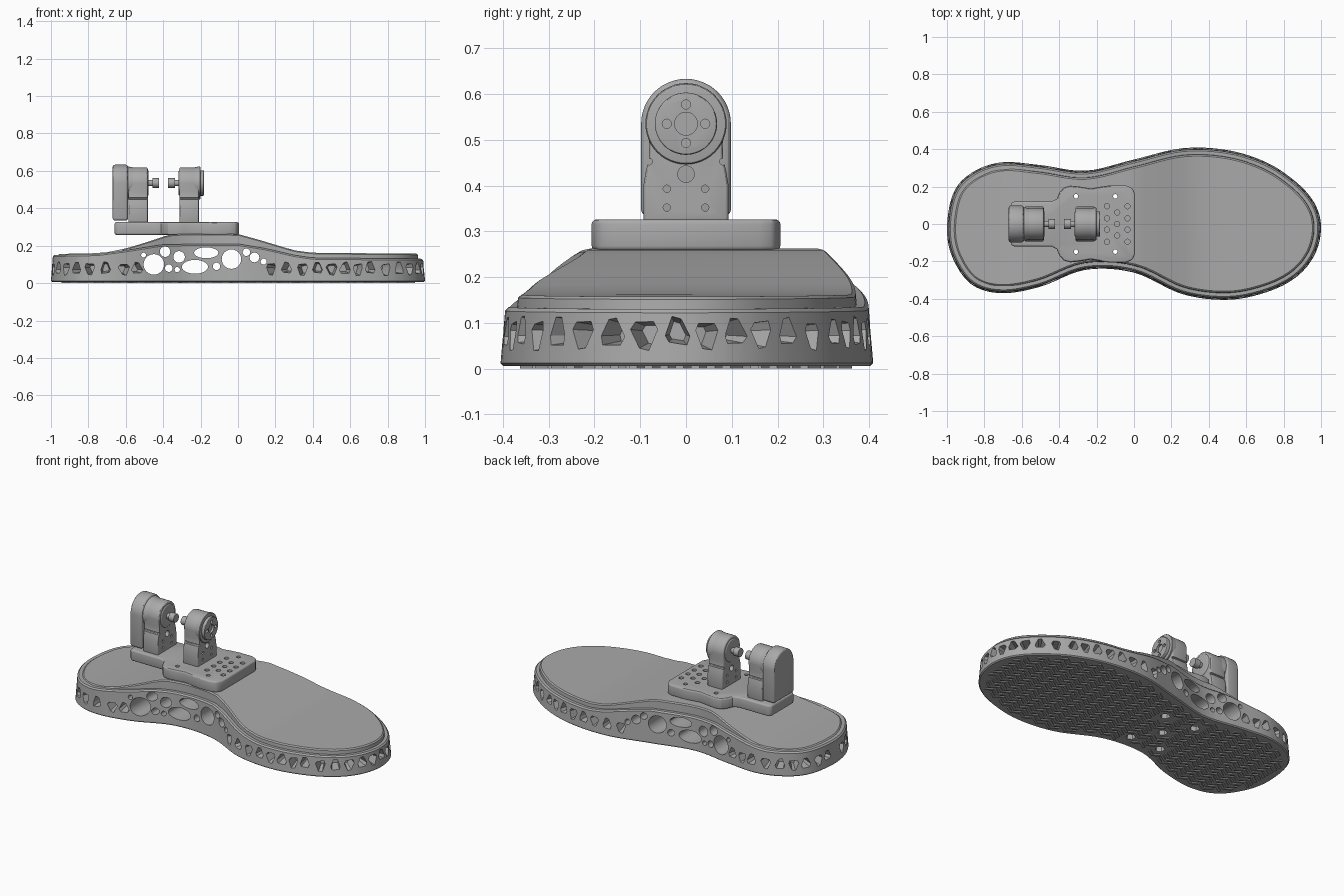
import bpy, bmesh, math, random
from mathutils import Vector

random.seed(4)
if "Cube" in bpy.data.objects:
    bpy.data.objects.remove(bpy.data.objects["Cube"])

grey = bpy.data.materials.new("plain grey")
grey.use_nodes = True
grey.diffuse_color = (0.4, 0.4, 0.4, 1)
grey.node_tree.nodes["Principled BSDF"].inputs["Base Color"].default_value = (0.4, 0.4, 0.4, 1)


def make(bm, name):
    bmesh.ops.recalc_face_normals(bm, faces=bm.faces)
    mesh = bpy.data.meshes.new(name)
    bm.to_mesh(mesh)
    bm.free()
    mesh.materials.append(grey)
    obj = bpy.data.objects.new(name, mesh)
    bpy.context.collection.objects.link(obj)
    return obj


def activate(obj):
    bpy.ops.object.select_all(action="DESELECT")
    obj.select_set(True)
    bpy.context.view_layer.objects.active = obj


def cut(obj, cutter):
    mod = obj.modifiers.new("cut", "BOOLEAN")
    mod.operation, mod.solver, mod.object = "DIFFERENCE", "EXACT", cutter
    activate(obj)
    bpy.ops.object.modifier_apply(modifier=mod.name)


def bevel(obj, width):
    mod = obj.modifiers.new("bevel", "BEVEL")
    mod.width, mod.segments, mod.angle_limit = width, 3, math.radians(40)
    activate(obj)
    bpy.ops.object.modifier_apply(modifier=mod.name)


def smooth(obj):
    activate(obj)
    bpy.ops.object.shade_smooth_by_angle(angle=math.radians(30))


def prism(bm, points, vec, taper=1):
    pts = [Vector(p) for p in points]
    mid = sum(pts, Vector()) / len(pts)
    a = [bm.verts.new(p) for p in pts]
    b = [bm.verts.new(mid + (p - mid) * taper + Vector(vec)) for p in pts]
    bm.faces.new(a)
    bm.faces.new(b[::-1])
    for i in range(len(a)):
        j = (i + 1) % len(a)
        bm.faces.new((a[i], a[j], b[j], b[i]))


def rod(bm, start, end, r1, r2=None, sides=32):
    start, end = Vector(start), Vector(end)
    d = end - start
    m = d.to_track_quat("Z", "Y").to_matrix().to_4x4()
    m.translation = (start + end) / 2
    bmesh.ops.create_cone(bm, cap_ends=True, segments=sides, radius1=r1,
                          radius2=r1 if r2 is None else r2, depth=d.length, matrix=m)


def lerp(pts, x):
    for (x0, y0, *_), (x1, y1, *_) in zip(pts, pts[1:]):
        if x <= x1:
            return y0 + (y1 - y0) * max(0, (x - x0) / (x1 - x0))
    return pts[-1][1]


# Footprint: side positions at even angles, smoothed into a closed loop
LEFT = [-.03, .165, .275, .33, .315, .285, .345, .405, .395, .33, .225, .11, -.02]
RIGHT = [-.19, -.325, -.37, -.335, -.245, -.26, -.375, -.405, -.365, -.285, -.165]
SIDE = LEFT + RIGHT[::-1]
SUB = 6
N = len(SIDE) * SUB
H = N // 2
loop = []
for i in range(N):
    k, u = i // SUB, (i % SUB) / SUB
    a, b, c, d = (SIDE[(k + o) % len(SIDE)] for o in (-1, 0, 1, 2))
    y = b + u * (c - a + u * (2 * a - 5 * b + 4 * c - d + u * (3 * (b - c) + d - a))) / 2
    loop.append(Vector((-math.cos(i * math.tau / N), y, 0)))
outward = []
for i in range(N):
    t = loop[(i + 1) % N] - loop[i - 1]
    outward.append(Vector((-t.y, t.x, 0)).normalized())


def inset(amount):
    return [p - n * amount for p, n in zip(loop, outward)]


def loft(name, rings):
    bm = bmesh.new()
    rows = [[bm.verts.new((p.x, p.y, height(p.x))) for p in inset(amount)] for amount, height in rings]
    for lo, hi in zip(rows, rows[1:]):
        for i in range(N):
            j = (i + 1) % N
            bm.faces.new((lo[i], lo[j], hi[j], hi[i]))
    for row in (rows[0], rows[-1]):
        for i in range(H):
            ids = dict.fromkeys((i, i + 1, (N - i - 1) % N, (N - i) % N))
            bm.faces.new([row[k] for k in ids])
    return make(bm, name)


RIM = [(-1, .15), (-.75, .155), (-.6, .175), (-.4, .207), (0, .21), (.15, .185), (.3, .15), (.4, .135), (1, .13)]
TOP = [(-1, .156), (-.8, .158), (-.7, .165), (-.6, .185), (-.5, .215), (-.38, .255), (-.34, .262),
       (0, .262), (.1, .235), (.3, .175), (.4, .162), (1, .157)]
sole = loft("sole", [(.006, lambda x: .006), (0, lambda x: .012),
                     (.01, lambda x: lerp(RIM, x) - .008), (.018, lambda x: lerp(RIM, x))])
insole = loft("insole", [(.036, lambda x: lerp(RIM, x) - .004), (.038, lambda x: lerp(TOP, x) - .006),
                         (.046, lambda x: lerp(TOP, x))])

# Lattice pockets around the side wall
bm = bmesh.new()
travel, count = 0, 0
for i in range(N):
    p, n = loop[i], outward[i]
    step = loop[(i + 1) % N] - p
    travel += step.length
    if travel < .066 or -.53 < p.x < .17:
        continue
    travel, count = 0, count + 1
    side = Vector((-n.y, n.x, 0))
    flip = 1 if count % 2 else -1
    shape = []
    for ang in (70, 110, 195, 228, 312, 345):
        r = random.uniform(.034, .045)
        a = math.radians(ang)
        shape.append(p + n * .02 + side * r * .82 * math.cos(a)
                     + Vector((0, 0, .078 + flip * (r * .95 * math.sin(a) + .002))))
    prism(bm, shape, -n * .1, .6)
pockets = make(bm, "pocket_cutter")

# Round and oval tunnels through the waist: x, z, half width, half height
TUNNELS = [(-.45, .10, .055, .055), (-.39, .168, .028, .028), (-.315, .14, .031, .031),
           (-.17, .162, .065, .029), (-.23, .087, .07, .037), (-.035, .128, .052, .052),
           (-.115, .09, .02, .02), (.045, .165, .02, .02), (.088, .137, .026, .026),
           (-.37, .08, .02, .02), (-.325, .072, .014, .014), (.137, .115, .016, .016), (-.505, .15, .013, .013)]
bm = bmesh.new()
for x, z, rx, rz in TUNNELS:
    ring = [(x + rx * math.cos(k * math.tau / 24), -.6, z + rz * math.sin(k * math.tau / 24)) for k in range(24)]
    prism(bm, ring, (0, 1.2, 0))
tunnels = make(bm, "tunnel_cutter")

# Screw holes through plate and sole, with sockets underneath
SCREWS = [(-.31, .148), (-.1, .148), (-.31, -.148), (-.1, -.148)]
bm = bmesh.new()
for x, y in SCREWS:
    rod(bm, (x, y, -.1), (x, y, .5), .012, sides=16)
screws = make(bm, "screw_cutter")
bm = bmesh.new()
for x, y in SCREWS + [(-.205, 0)]:
    rod(bm, (x, y, -.1), (x, y, .04), .028, sides=6)
sockets = make(bm, "socket_cutter")
for c in (pockets, tunnels, screws, sockets):
    cut(sole, c)
cut(insole, screws)

# Zigzag tread
bm = bmesh.new()
edge = inset(.02)
left_edge = edge[:H + 1]
right_edge = [edge[0]] + edge[:H - 1:-1]
right_edge.sort(key=lambda p: p.x)


def on_tread(x, y):
    clear = all(math.hypot(x - sx, y - sy) > .045 for sx, sy in SCREWS + [(-.205, 0)])
    return clear and abs(x) < .97 and lerp(right_edge, x) + .012 < y < lerp(left_edge, x) - .012


STEP, PITCH, WIDE = .045, .034, .009
for row in range(-13, 14):
    for col in range(-22, 22):
        x0, x1 = col * STEP, (col + 1) * STEP
        y0, y1 = (row * PITCH + .014 * (-1) ** k for k in (col, col + 1))
        if on_tread(x0, y0) and on_tread(x1, y1):
            prism(bm, [(x0, y0 - WIDE, 0), (x1, y1 - WIDE, 0), (x1, y1 + WIDE, 0), (x0, y0 + WIDE, 0)], (0, 0, .008))
tread = make(bm, "tread")

# Mounting plate with perforated front pad
HALF = [(-.66, .105), (-.645, .12), (-.44, .12), (-.413, .135), (-.398, .17), (-.375, .195), (-.34, .205),
        (-.29, .2), (-.23, .19), (-.18, .199), (-.13, .206), (-.045, .206), (-.01, .193), (.006, .16)]
outline = HALF + [(x, -y) for x, y in HALF[::-1]]
bm = bmesh.new()
prism(bm, [(x, y, .258) for x, y in outline], (0, 0, .068))
plate = make(bm, "mounting_plate")
bevel(plate, .01)
bm = bmesh.new()
for y in (-.095, -.03, .03, .095):
    for x in (-.145, -.035):
        rod(bm, (x, y, .3), (x, y, .4), .014, sides=16)
for y in (-.062, 0, .062):
    rod(bm, (-.09, y, .3), (-.09, y, .4), .014, sides=16)
pad_holes = make(bm, "pad_cutter")
cut(plate, screws)
cut(plate, pad_holes)

# Clamp posts facing each other across a gap
MID, AXIS = -.3975, .535


def arch(r, foot):
    dome = [(r * math.cos(k * math.pi / 24), AXIS + r * math.sin(k * math.pi / 24)) for k in range(25)]
    return foot + dome + [(-y, z) for y, z in foot[::-1]]


bm = bmesh.new()
rod(bm, (-1, 0, .425), (0, 0, .425), .018)
for s in (-1, 1):
    rod(bm, (-1, .08 * s, .452), (0, .08 * s, .452), .007, sides=12)
    for z in (.352, .393):
        rod(bm, (-1, .042 * s, z), (0, .042 * s, z), .008, sides=12)
post_holes = make(bm, "post_cutter")

POST = arch(.084, [(.093, .32), (.093, .40), (.088, .43), (.081, .46), (.08, .49)])
smooth_parts = [sole, insole, plate]
for s, word in ((-1, "right"), (1, "left")):
    bm = bmesh.new()
    prism(bm, [(MID + s * .085, y, z) for y, z in POST], (s * .103, 0, 0))
    post = make(bm, word + "_post")
    bevel(post, .008)
    cut(post, post_holes)
    bm = bmesh.new()
    rod(bm, (MID + s * .08, 0, AXIS), (MID + s * .197, 0, AXIS), .068, .09, 48)
    head = make(bm, word + "_head")
    bevel(head, .007)
    bm = bmesh.new()
    rod(bm, (MID + s * .024, 0, AXIS), (MID + s * .06, 0, AXIS), .026)
    rod(bm, (MID + s * .055, 0, AXIS), (MID + s * .09, 0, AXIS), .017)
    smooth_parts += [post, head, make(bm, word + "_pin")]

# Round drive disc on the forward post
bm = bmesh.new()
rod(bm, (-.21, 0, AXIS), (-.182, 0, AXIS), .068, sides=48)
disc = make(bm, "drive_disc")
bevel(disc, .004)
bm = bmesh.new()
rod(bm, (-.195, 0, AXIS), (-.1, 0, AXIS), .025)
for k in range(4):
    y, z = .042 * math.cos(k * math.pi / 2), AXIS + .042 * math.sin(k * math.pi / 2)
    rod(bm, (-.195, y, z), (-.1, y, z), .01, sides=16)
disc_holes = make(bm, "disc_cutter")
cut(disc, disc_holes)

# Tall housing behind the rear post
bm = bmesh.new()
prism(bm, [(-.67, y, z) for y, z in arch(.098, [(.098, .335)])], (.082, 0, 0))
housing = make(bm, "rear_housing")
bevel(housing, .012)

for part in smooth_parts + [disc, housing]:
    smooth(part)
for c in (pockets, tunnels, screws, sockets, pad_holes, post_holes, disc_holes):
    bpy.data.objects.remove(c)
